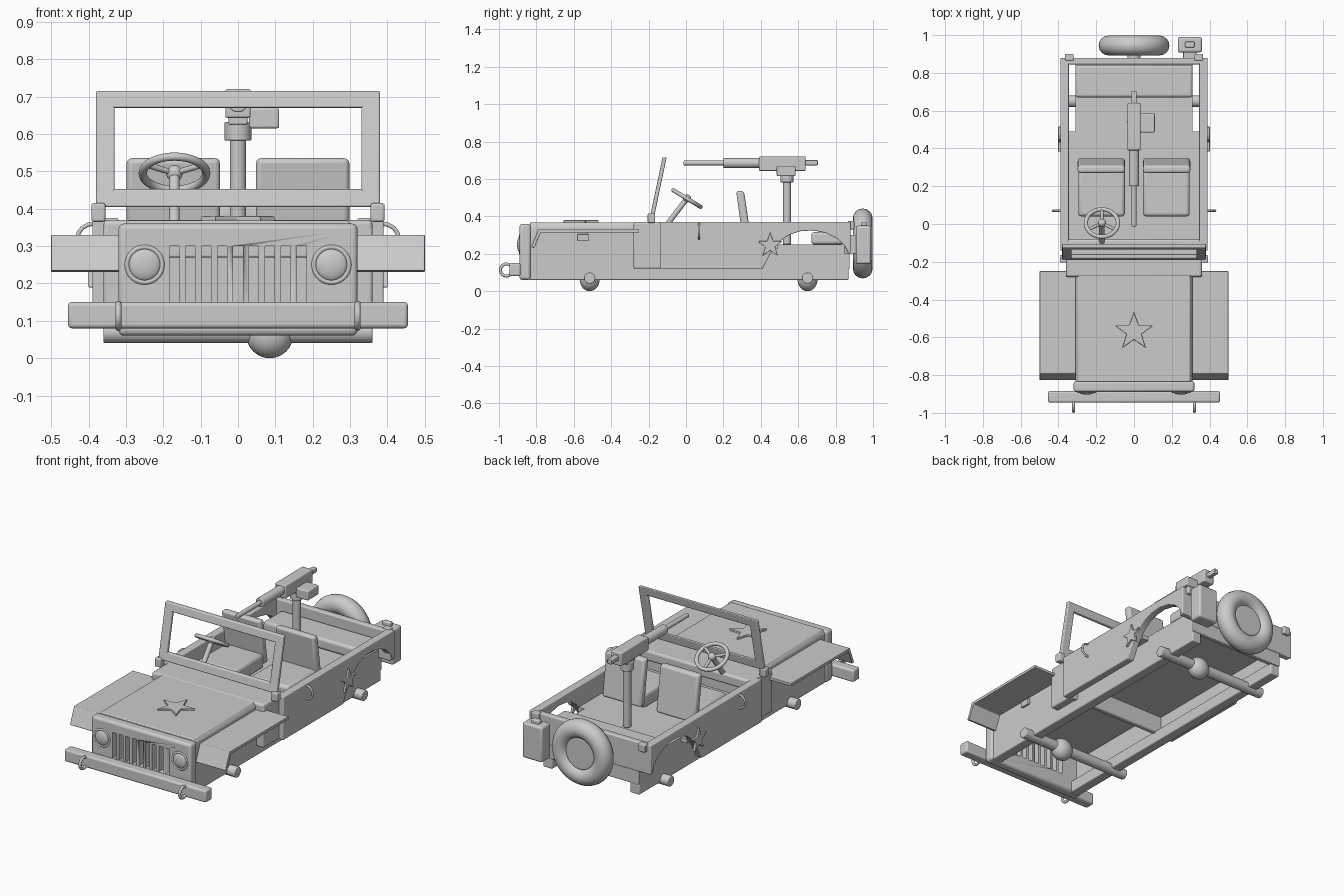
import bpy, bmesh, math
from mathutils import Vector, Matrix

if "Cube" in bpy.data.objects:
    bpy.data.objects.remove(bpy.data.objects["Cube"])


def finish(bm, name, bevel=0.0, smooth=False):
    bmesh.ops.recalc_face_normals(bm, faces=bm.faces[:])
    me = bpy.data.meshes.new(name)
    bm.to_mesh(me)
    bm.free()
    ob = bpy.data.objects.new(name, me)
    bpy.context.collection.objects.link(ob)
    if bevel:
        m = ob.modifiers.new("Bevel", 'BEVEL')
        m.width, m.segments, m.limit_method = bevel, 3, 'ANGLE'
    bpy.ops.object.select_all(action='DESELECT')
    ob.select_set(True)
    bpy.context.view_layer.objects.active = ob
    bpy.ops.object.shade_smooth_by_angle(angle=math.radians(40))
    return ob


def add_box(bm, x, y, z):
    c = [(a + b) / 2 for a, b in (x, y, z)]
    d = [b - a for a, b in (x, y, z)]
    bmesh.ops.create_cube(bm, size=1, matrix=Matrix.Translation(c) @ Matrix.Diagonal((*d, 1)))


def box(name, x, y, z, bevel=0.007):
    bm = bmesh.new()
    add_box(bm, x, y, z)
    return finish(bm, name, bevel)


def prism(name, pts, fn, a, b, bevel=0.005):
    """Extrude a 2D outline from depth a to b; fn(u, v, depth) gives the 3D point."""
    bm = bmesh.new()
    lo = [bm.verts.new(fn(u, v, a)) for u, v in pts]
    hi = [bm.verts.new(fn(u, v, b)) for u, v in pts]
    bm.faces.new(lo)
    bm.faces.new(hi[::-1])
    for i in range(len(pts)):
        j = (i + 1) % len(pts)
        bm.faces.new((lo[i], lo[j], hi[j], hi[i]))
    return finish(bm, name, bevel)


def rod(name, p, q, r, bevel=0.004, seg=32):
    p, q = Vector(p), Vector(q)
    bm = bmesh.new()
    m = Matrix.Translation((p + q) / 2) @ (q - p).to_track_quat('Z', 'Y').to_matrix().to_4x4()
    bmesh.ops.create_cone(bm, cap_ends=True, segments=seg, radius1=r, radius2=r, depth=(q - p).length, matrix=m)
    return finish(bm, name, bevel)


def ball(name, c, r, scale=(1, 1, 1)):
    bm = bmesh.new()
    bmesh.ops.create_uvsphere(bm, u_segments=32, v_segments=16, radius=r,
                              matrix=Matrix.Translation(c) @ Matrix.Diagonal((*scale, 1)))
    return finish(bm, name)


def ring(name, c, axis, R, r):
    bpy.ops.mesh.primitive_torus_add(location=c, major_radius=R, minor_radius=r, major_segments=48,
                                     minor_segments=16, rotation=Vector(axis).to_track_quat('Z', 'Y').to_euler())
    ob = bpy.context.object
    ob.name = name
    bpy.ops.object.shade_smooth()
    return ob


def star(r):
    return [((r if i % 2 == 0 else r * 0.4) * math.sin(i * math.pi / 5),
             (r if i % 2 == 0 else r * 0.4) * math.cos(i * math.pi / 5)) for i in range(10)]


def span(s, a, b):
    return tuple(sorted((s * a, s * b)))


# Grille with cut slots
grille = box("grille", (-.32, .32), (-.89, -.83), (.06, .36), .015)
bm = bmesh.new()
for i in range(-4, 5):
    add_box(bm, (i * .0425 - .013, i * .0425 + .013), (-1, -.8), (.15, .30))
cutter = finish(bm, "slot_cutter")
cutter.hide_render = True
cutter.hide_set(True)
m = grille.modifiers.new("Slots", 'BOOLEAN')
m.operation, m.object, m.solver = 'DIFFERENCE', cutter, 'EXACT'

# Front bumper, hood and cowl
box("front_bumper", (-.455, .455), (-.945, -.885), (.08, .15), .01)
prism("hood", [(-.31, .27), (.31, .27), (.31, .345), (.295, .368), (-.295, .368), (-.31, .345)],
      lambda u, v, d: (u, d, v), -.835, -.25)
prism("hood_star", star(.105), lambda u, v, d: (u, -.57 + v, d), .36, .38, .003)
box("cowl_top", (-.36, .36), (-.28, -.08), (.31, .37), .012)
box("firewall", (-.34, .34), (-.14, -.11), (.12, .34))

# Tub floor, rear wall and seats
box("front_floor", (-.35, .35), (-.12, .49), (.225, .25), 0)
box("rear_floor", (-.31, .31), (.48, .87), (.225, .25), 0)
box("rear_wall", (-.385, .385), (.845, .88), (.2, .37))
box("rear_lower_panel", (-.31, .31), (.85, .875), (.12, .23), .004)
box("rear_seat", (-.31, .31), (.67, .843), (.25, .315), .015)
box("dash_sill", (-.385, .385), (-.14, -.10), (.32, .37))

side_profile = [(-.14, .12), (.41, .12), (.45, .20), (.50, .265), (.55, .30), (.61, .32), (.68, .325),
                (.75, .31), (.81, .28), (.85, .24), (.87, .20), (.88, .20), (.88, .37), (-.14, .37)]
fender_profile = [(-.25, .33), (-.79, .33), (-.828, .235), (-.812, .23), (-.776, .313), (-.25, .313)]

for s, side in ((-1, "left"), (1, "right")):
    yz = lambda u, v, d, s=s: (s * d, u, v)
    # Body sides
    prism(side + "_tub_side", side_profile, yz, .345, .39)
    prism(side + "_side_star", [(.45 + u, .245 + v) for u, v in star(.07)], yz, .385, .402, .003)
    box(side + "_cowl_side", span(s, .31, .36), (-.28, -.12), (.12, .35), .008)
    box(side + "_hood_side", span(s, .285, .31), (-.84, -.25), (.12, .29), .004)
    box(side + "_frame_rail", span(s, .25, .31), (-.84, .87), (.06, .13), .006)
    box(side + "_wheel_well", span(s, .285, .31), (-.26, .86), (.12, .25), .004)
    prism(side + "_fender", fender_profile, yz, .305, .5, .003)
    box(side + "_hood_latch", span(s, .305, .325), (-.58, -.52), (.27, .305), .004)
    box(side + "_corner_bracket", span(s, .32, .365), (.865, .9), (.33, .375), .005)
    # Grab handles
    hp = [(.385 + .045 * math.sin(t * math.pi / 8), .32 + .04 * math.cos(t * math.pi / 8)) for t in range(9)]
    cu = bpy.data.curves.new(side + "_handle", 'CURVE')
    cu.dimensions, cu.bevel_depth, cu.bevel_resolution = '3D', .006, 3
    sp = cu.splines.new('POLY')
    sp.points.add(8)
    for pt, (x, z) in zip(sp.points, hp):
        pt.co = (s * x, .07, z, 1)
    bpy.context.collection.objects.link(bpy.data.objects.new(side + "_grab_handle", cu))
    # Lights and tow shackles
    ball(side + "_headlight", (s * .25, -.888, .25), .043, (1, .35, 1))
    ring(side + "_headlight_rim", (s * .25, -.887, .25), (0, 1, 0), .047, .007)
    ring(side + "_tow_shackle", (s * .32, -.96, .113), (1, 0, 0), .032, .008)
    # Front seats
    box(side + "_seat_cushion", span(s, .048, .295), (.04, .31), (.25, .335), .018)
    prism(side + "_seat_back", [(.305, .27), (.35, .27), (.31, .535), (.268, .535)], yz, .048, .298, .014)
    box(side + "_windshield_hinge", span(s, .355, .392), (-.205, -.165), (.365, .415), .006)

# Axles with differentials
for y, end in ((-.515, "front"), (.65, "rear")):
    rod(end + "_axle", (-.36, y, .07), (.36, y, .07), .03)
    ball(end + "_differential", (.085, y, .063), .063, (1, .85, 1))

# Leaning windshield frame
def lean(u, v, d):
    return (u, -.185 + (v - .38) * .21 + d, v)

for name, x0, x1, z0, z1 in (("bottom", -.38, .38, .405, .452), ("top", -.38, .38, .67, .715),
                             ("left", -.38, -.33, .41, .71), ("right", .33, .38, .41, .71)):
    prism("windshield_" + name, [(x0, z0), (x1, z0), (x1, z1), (x0, z1)], lean, -.011, .011, .005)

# Steering wheel
hub, nrm = Vector((-.17, .005, .495)), Vector((0, .52, .854))
ring("steering_wheel", hub, nrm, .085, .011)
rod("steering_column", hub - Vector((0, .13, .17)), hub, .014)
ball("steering_hub", hub, .022)
across, down = Vector((1, 0, 0)), Vector((0, .854, -.52))
for k in range(3):
    a = math.radians(90 + 120 * k)
    rod("wheel_spoke", hub, hub + (across * math.cos(a) + down * math.sin(a)) * .085, .008, 0, 12)

# Mounted gun
rod("gun_post", (0, .54, .25), (0, .54, .65), .022)
rod("gun_collar", (0, .54, .582), (0, .54, .632), .036)
box("gun_cradle", (-.025, .025), (.50, .58), (.625, .65), .004)
box("gun_receiver", (-.034, .034), (.39, .64), (.643, .72), .006)
box("gun_grip", (-.014, .014), (.63, .705), (.673, .7), .004)
rod("gun_jacket", (0, .2, .685), (0, .4, .685), .027)
rod("gun_barrel", (0, -.013, .685), (0, .22, .685), .013)
box("ammo_box", (.03, .11), (.485, .585), (.615, .67), .006)

# Spare wheel
ring("spare_tyre", (0, .945, .255), (0, 1, 0), .134, .053)
rod("spare_rim", (0, .915, .255), (0, .975, .255), .092, .008, 40)
rod("spare_mount", (0, .87, .255), (0, .93, .255), .035)

# Fuel can
box("fuel_can", (.232, .36), (.908, .99), (.145, .35), .012)
box("fuel_can_bracket", (.26, .33), (.87, .92), (.2, .3), .005)
box("fuel_can_cap", (.27, .32), (.935, .965), (.345, .37), .006)
